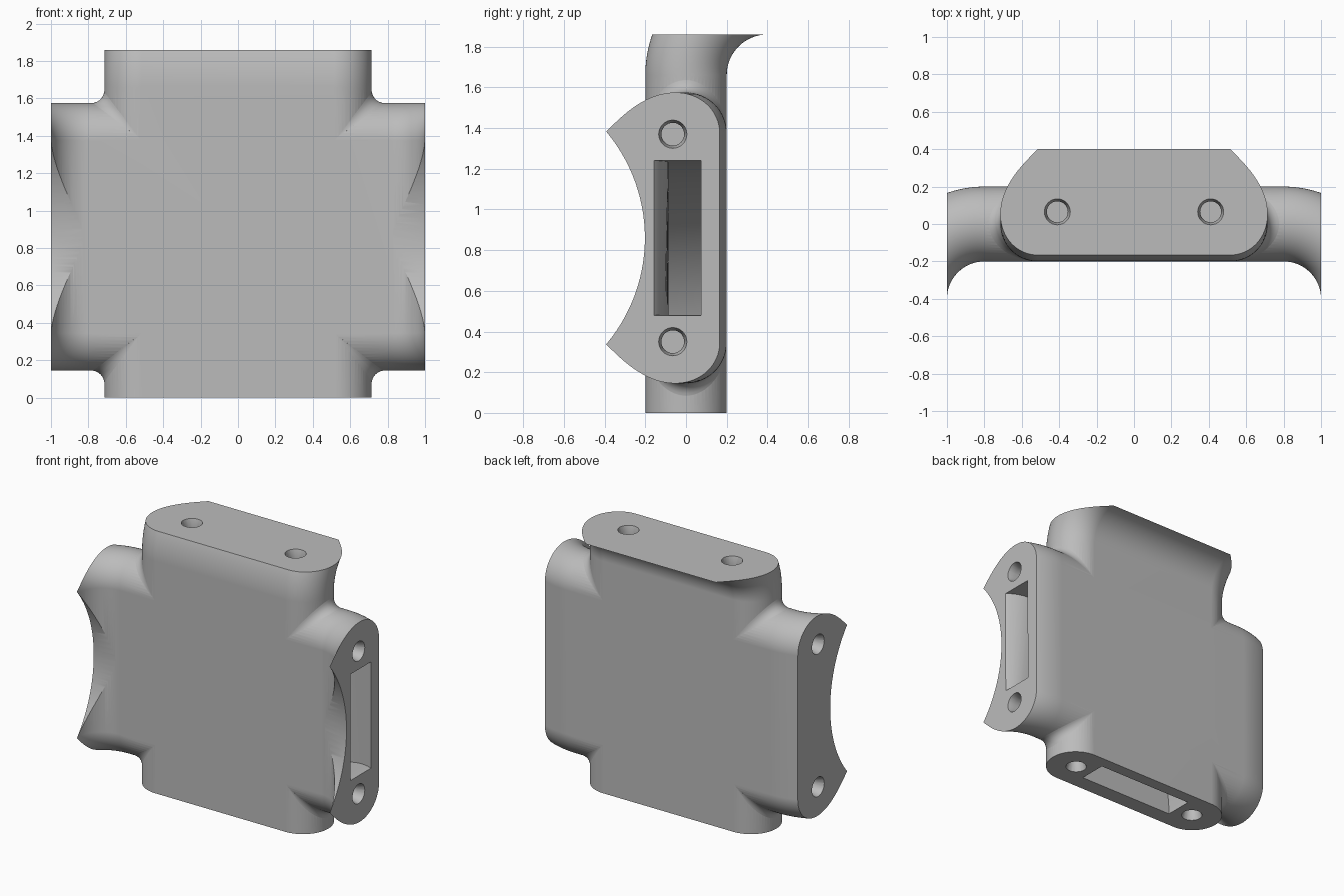
import bpy
import bmesh
from math import sin, cos, pi, sqrt
from mathutils import Vector

cube = bpy.data.objects.get("Cube")
if cube:
    bpy.data.objects.remove(cube)

MID = 0.86       # height of the crossing centre
RAD = 0.2        # half thickness and edge radius
HALF = 0.515     # half length of the straight part of an arm section
BEND = 0.4       # bend radius of the flared ends
FILLET = 0.07

grey = bpy.data.materials.new("plain_grey")
grey.use_nodes = True
grey.diffuse_color = (0.5, 0.5, 0.5, 1)
grey.node_tree.nodes["Principled BSDF"].inputs["Base Color"].default_value = (0.5, 0.5, 0.5, 1)


def loft(name, rings):
    """Closed solid through a list of equal rings."""
    bm = bmesh.new()
    rows = [[bm.verts.new(p) for p in ring] for ring in rings]
    n = len(rows[0])
    for a, b in zip(rows, rows[1:]):
        for i in range(n):
            j = (i + 1) % n
            bm.faces.new((a[i], a[j], b[j], b[i]))
    bm.faces.new(rows[0])
    bm.faces.new(rows[-1])
    bmesh.ops.recalc_face_normals(bm, faces=bm.faces)
    bmesh.ops.triangulate(bm, faces=[f for f in bm.faces if len(f.verts) == 4])
    mesh = bpy.data.meshes.new(name)
    bm.to_mesh(mesh)
    bm.free()
    mesh.materials.append(grey)
    obj = bpy.data.objects.new(name, mesh)
    bpy.context.collection.objects.link(obj)
    return obj


def combine(target, other, operation):
    """Boolean the other solid into the target and drop it."""
    mod = target.modifiers.new(operation.lower(), "BOOLEAN")
    mod.operation = operation
    mod.solver = "EXACT"
    mod.object = other
    bpy.context.view_layer.objects.active = target
    bpy.ops.object.modifier_apply(modifier=mod.name)
    bpy.data.objects.remove(other)


def stadium(steps=32):
    """Rounded arm section as (width, depth) pairs."""
    pts = []
    for side in (1, -1):
        for i in range(steps + 1):
            a = -pi / 2 + pi * i / steps
            pts.append((side * (HALF + RAD * cos(a)), side * RAD * sin(a)))
    return pts


def bend(y, t, side):
    """Depth of a point after travelling t along the bend towards side."""
    r = BEND - side * y
    return side * (BEND - sqrt(max(r * r - t * t, 0)))


section = stadium()
travel = [RAD * sin(pi / 2 * i / 16) for i in range(17)]

# Upright arm, flared backwards at the top
rings = [[(w, y, 0) for w, y in section]]
rings += [[(w, bend(y, t, 1), 2 * MID - 0.06 + t) for w, y in section] for t in travel]
body = loft("cross_body", rings)

# Crosswise arm, both ends flared forwards
ends = [(-0.8 - t, t) for t in reversed(travel)] + [(0.8 + t, t) for t in travel]
rings = [[(x, bend(y, t, -1), MID + w) for w, y in section] for x, t in ends]
combine(body, loft("side_arms", rings), "UNION")

# Rolling fillets in the four inner corners
for sx in (1, -1):
    for sz in (1, -1):
        rings = []
        for i in range(31):
            a = (-0.48 + 0.96 * i / 30) * pi
            c, s = cos(a), sin(a)
            centre = Vector((c, c, s)) * (RAD + FILLET)
            start, end = Vector((0, -c, -s)), Vector((-c, 0, -s))
            ring = [centre + start.slerp(end, k / 10) * FILLET for k in range(11)]
            # sink the contact lines just under the arm surfaces
            ring[0] = centre + start * (FILLET + 0.002)
            ring[-1] = centre + end * (FILLET + 0.002)
            ring.append(Vector((c, c, s)) * 0.1)
            rings.append([(sx * (HALF + p.x), p.z, MID + sz * (HALF + p.y)) for p in ring])
        combine(body, loft("corner_fillet", rings), "UNION")

# Hollow cylindrical scoop in the front of each side flare
for sx in (1, -1):
    rings = [[(sx * x, -1.016 + 0.814 * cos(2 * pi * i / 128), MID + 0.814 * sin(2 * pi * i / 128))
              for i in range(128)] for x in (0.82, 1.1)]
    combine(body, loft("scoop_cutter", rings), "DIFFERENCE")

# Curved channel from the left side slot down to the bottom slot
rings = []
for i in range(49):
    a = -0.02 + (pi / 2 + 0.04) * i / 48
    ring = []
    for width, height, y in ((0.62, 0.48, -0.085), (1.38, 1.24, -0.085),
                             (1.38, 1.24, 0.115), (0.62, 0.48, 0.115)):
        x = 1 - width * sin(a)
        ring.append((x, bend(y, max(x - 0.8, 0), -1), height * cos(a)))
    rings.append(ring)
combine(body, loft("channel_cutter", rings), "DIFFERENCE")


def drill(position, inward):
    """Countersunk blind hole."""
    turn = Vector(inward).to_track_quat("Z", "Y")
    rings = []
    for depth, r in ((-0.01, 0.072), (0.05, 0.056), (0.2, 0.056)):
        rings.append([Vector(position) + turn @ Vector((r * cos(pi * i / 16), r * sin(pi * i / 16), depth))
                      for i in range(32)])
    combine(body, loft("hole_cutter", rings), "DIFFERENCE")


# Paired holes on the top, bottom and both sides
for s in (1, -1):
    drill((s * 0.41, 0.065, 1.86), (0, 0, -1))
    drill((s * 0.51, 0, 0), (0, 0, 1))
    for sx in (1, -1):
        drill((sx, -0.065, MID + s * 0.51), (-sx, 0, 0))

# Smooth shading with crisp rims
for o in bpy.context.selected_objects:
    o.select_set(False)
body.select_set(True)
bpy.context.view_layer.objects.active = body
bpy.ops.object.shade_smooth_by_angle(angle=pi / 6)
normals = body.modifiers.new("weighted_normals", "WEIGHTED_NORMAL")
normals.keep_sharp = True
